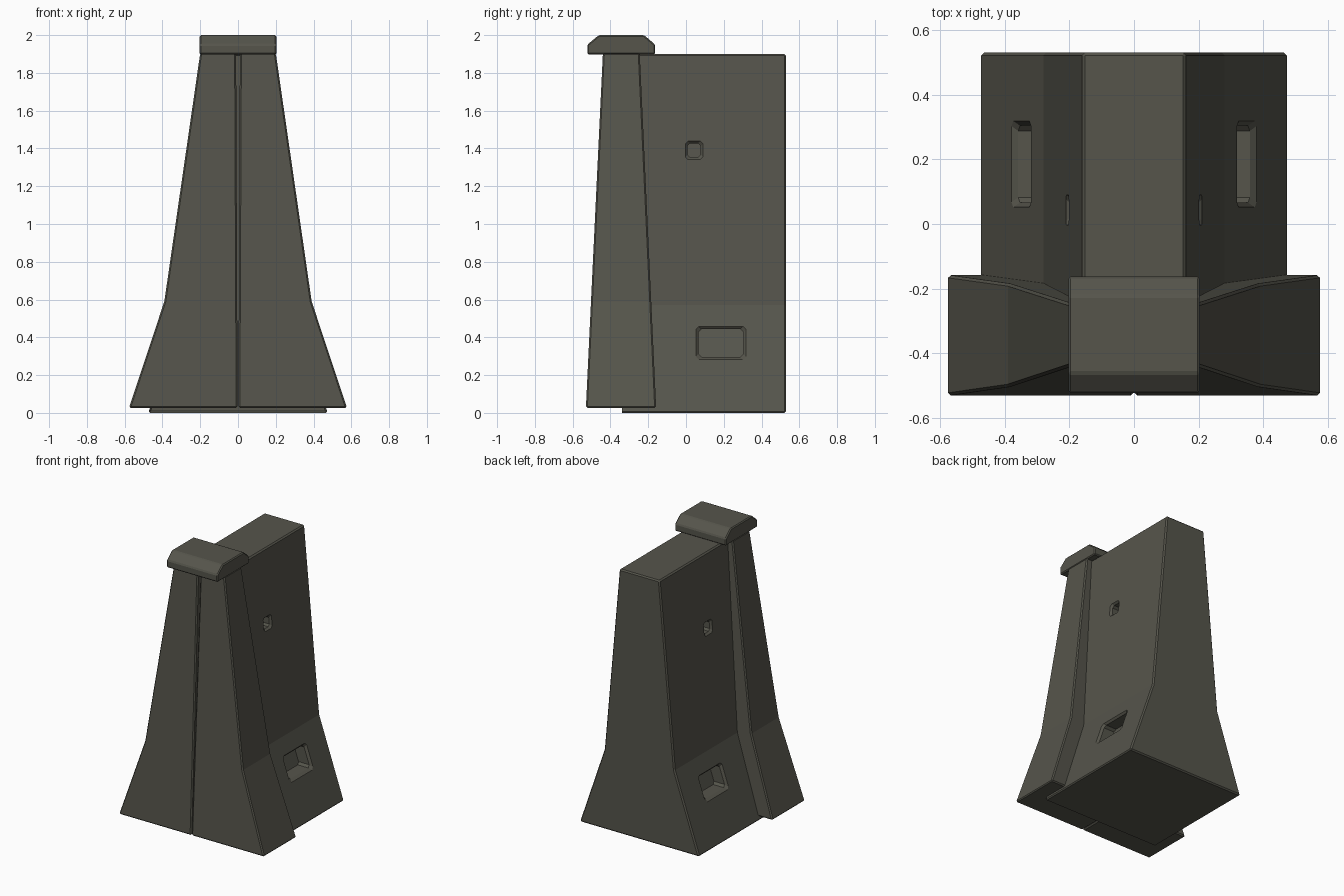
import bpy, bmesh

if "Cube" in bpy.data.objects:
    bpy.data.objects.remove(bpy.data.objects["Cube"])

concrete = bpy.data.materials.new("dark olive concrete")
concrete.diffuse_color = (0.092, 0.090, 0.071, 1)
concrete.use_nodes = True
concrete.node_tree.nodes["Principled BSDF"].inputs["Base Color"].default_value = concrete.diffuse_color


def make_object(name, bm):
    bmesh.ops.recalc_face_normals(bm, faces=bm.faces[:])
    mesh = bpy.data.meshes.new(name)
    bm.to_mesh(mesh)
    bm.free()
    mesh.materials.append(concrete)
    obj = bpy.data.objects.new(name, mesh)
    bpy.context.collection.objects.link(obj)
    return obj


def loft(rings):
    """Closed solid through rings with equal point counts."""
    bm = bmesh.new()
    vs = [[bm.verts.new(p) for p in ring] for ring in rings]
    n = len(vs[0])
    for a, b in zip(vs, vs[1:]):
        for i in range(n):
            j = (i + 1) % n
            bm.faces.new((a[i], a[j], b[j], b[i]))
    bm.faces.new(vs[0])
    bm.faces.new(vs[-1])
    bmesh.ops.recalc_face_normals(bm, faces=bm.faces[:])
    return bm


def chamfer(bm, width, keep=lambda e: True):
    edges = [e for e in bm.edges if e.calc_face_angle(0) > 0.4 and keep(e)]
    bmesh.ops.bevel(bm, geom=edges, offset=width, segments=1,
                    affect='EDGES', profile=0.5)


# Main barrier body: flared profile run along y
FRONT, BACK = -0.34, 0.53
half = [(0.475, 0.0), (0.28, 0.57), (0.16, 1.9)]
outline = half + [(-x, z) for x, z in reversed(half)]
bm = loft([[(x, y, z) for x, z in outline] for y in (FRONT, BACK)])
chamfer(bm, 0.009, lambda e: not all(abs(v.co.y - FRONT) < 1e-4 for v in e.verts))
body = make_object("barrier_body", bm)


def side_x(z):
    (x0, z0), (x1, z1) = half[:2] if z < 0.57 else half[1:]
    return x0 + (x1 - x0) * (z - z0) / (z1 - z0)


# Cutters for flared side pockets, following the slope of the wall
def pocket(name, yc, zc, hy, hz, lip, depth, side):
    slope = (side_x(zc + 0.01) - side_x(zc - 0.01)) / 0.02

    def ring(offset, grow):
        a, b, c = hy + grow, hz + grow, lip
        pts = [(a - c, b), (a, b - c), (a, c - b), (a - c, -b),
               (c - a, -b), (-a, c - b), (-a, b - c), (c - a, b)]
        return [(side * (side_x(zc) + slope * dz + offset), yc + dy, zc + dz)
                for dy, dz in pts]

    cutter = make_object(name, loft([ring(0.02, lip), ring(-lip, -lip), ring(-depth, -lip)]))
    cutter.hide_render = True
    mod = body.modifiers.new(name, 'BOOLEAN')
    mod.operation = 'DIFFERENCE'
    mod.solver = 'EXACT'
    mod.object = cutter
    return cutter


cutters = []
for s in (1, -1):
    cutters.append(pocket("fork_pocket_cutter", 0.185, 0.37, 0.135, 0.09, 0.016, 0.10, s))
    cutters.append(pocket("small_hole_cutter", 0.043, 1.39, 0.049, 0.051, 0.014, 0.07, s))

# Apply the cuts, then open the hidden front end behind the end block
deps = bpy.context.evaluated_depsgraph_get()
cut_mesh = bpy.data.meshes.new_from_object(body.evaluated_get(deps))
body.modifiers.clear()
body.data = cut_mesh
for c in cutters:
    bpy.data.objects.remove(c)
bm = bmesh.new()
bm.from_mesh(cut_mesh)
end = [f for f in bm.faces if all(abs(v.co.y - FRONT) < 1e-3 for v in f.verts)]
bmesh.ops.delete(bm, geom=end, context='FACES')
for f in bm.faces:
    f.material_index = 0
bm.to_mesh(cut_mesh)
bm.free()

# Tapered end block in two halves with a narrow joint between them
for name, s in (("end_block_right", 1), ("end_block_left", -1)):
    rings = []
    for x, z in ((0.577, 0.027), (0.39, 0.59), (0.2, 1.905)):
        t = (z - 0.027) / 1.878
        y0, y1 = -0.53 + 0.09 * t, -0.158 - 0.087 * t
        gap = 0.002 + 0.008 * t
        rings.append([(s * gap, y0, z), (s * x, y0, z), (s * x, y1, z), (s * gap, y1, z)])
    bm = loft(rings)
    chamfer(bm, 0.008)
    make_object(name, bm)

# Chamfered coping cap on top of the end block
profile = [(-0.522, 1.897), (-0.522, 1.95), (-0.462, 2.0),
           (-0.222, 2.0), (-0.163, 1.95), (-0.163, 1.897)]
bm = loft([[(x, y, z) for y, z in profile] for x in (-0.203, 0.203)])
chamfer(bm, 0.007)
make_object("top_cap", bm)
